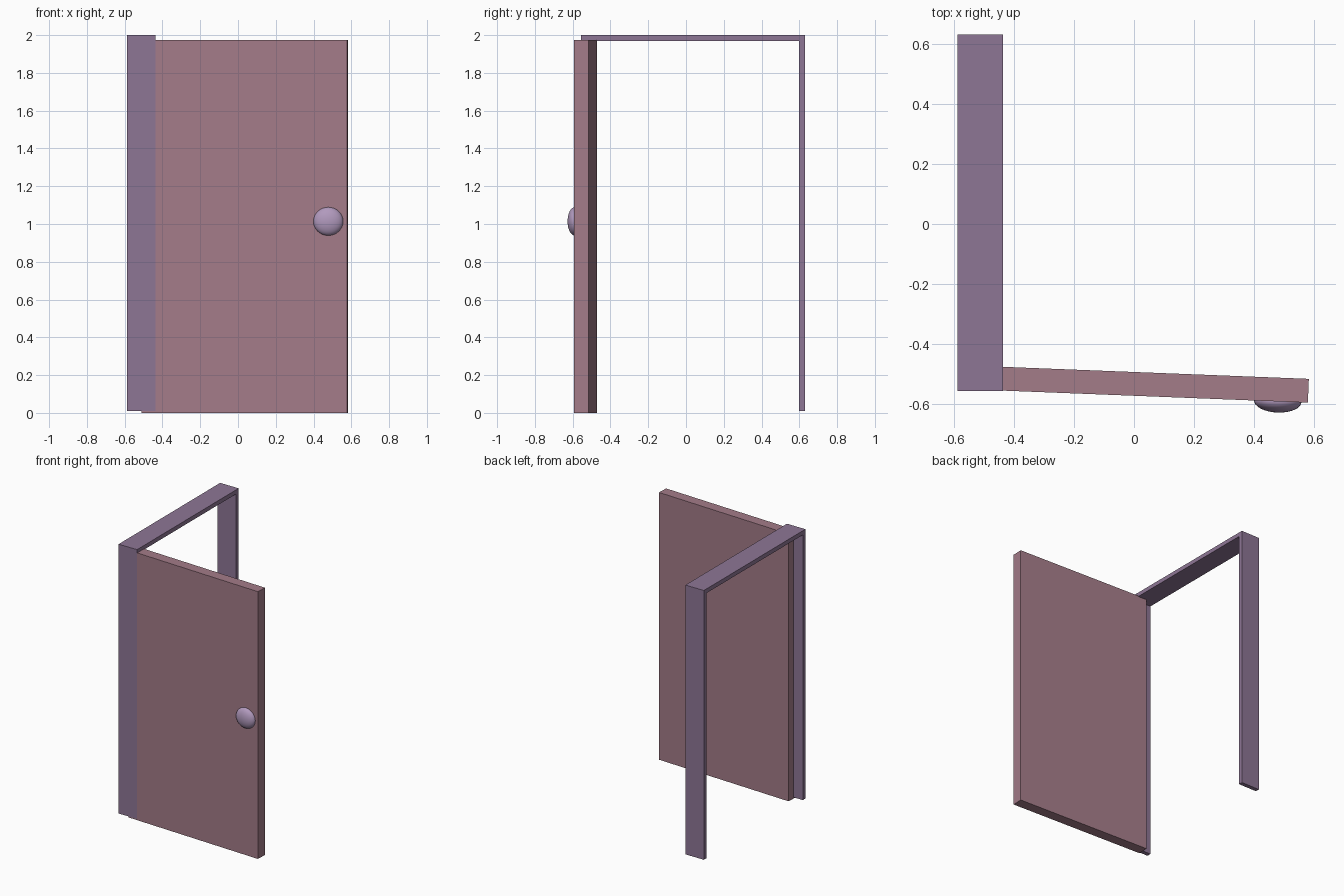
import bpy
import math
from mathutils import Matrix, Vector

if "Cube" in bpy.data.objects:
    bpy.data.objects.remove(bpy.data.objects["Cube"])


def material(name, rgb):
    mat = bpy.data.materials.new(name)
    mat.diffuse_color = (*rgb, 1)
    mat.use_nodes = True
    mat.node_tree.nodes["Principled BSDF"].inputs["Base Color"].default_value = mat.diffuse_color
    return mat


def box(name, lo, hi, mat):
    """Axis-aligned box between two corners."""
    lo, hi = Vector(lo), Vector(hi)
    bpy.ops.mesh.primitive_cube_add(size=1)
    obj = bpy.context.object
    obj.name = name
    obj.data.transform(Matrix.Translation((lo + hi) / 2) @ Matrix.Diagonal((*(hi - lo), 1)))
    obj.data.materials.append(mat)
    return obj


frame_mat = material("frame_purple", (0.27, 0.18, 0.30))
door_mat = material("door_pink", (0.37, 0.20, 0.25))
knob_mat = material("knob_lilac", (0.44, 0.32, 0.51))

# Door frame: two jambs and the header across them
X0, X1 = -0.587, -0.436
Y0, Y1 = -0.556, 0.63
T = 0.031
for name, y in (("hinge_jamb", Y0), ("latch_jamb", Y1 - T)):
    box(name, (X0, y, 0.01), (X1, y + T, 2.0 - T), frame_mat)
box("header", (X0, Y0, 2.0 - T), (X1, Y1, 2.0), frame_mat)

# Door panel, swung open about its hinge edge
SWING = math.radians(-2.25)
HINGE = (-0.511, -0.551, 0)
panel = box("door_panel", (0, 0, 0), (1.09, 0.079, 1.975), door_mat)
panel.location = HINGE
panel.rotation_euler.z = SWING

# Flattened round knob set into the front face of the door
bpy.ops.mesh.primitive_uv_sphere_add(segments=32, ring_count=16, radius=1)
knob = bpy.context.object
knob.name = "door_knob"
knob.data.transform(Matrix.Diagonal((0.079, 0.038, 0.075, 1)))
knob.location = (0.478, -0.589, 1.014)
knob.rotation_euler.z = SWING
knob.data.materials.append(knob_mat)
bpy.ops.object.shade_smooth_by_angle()
